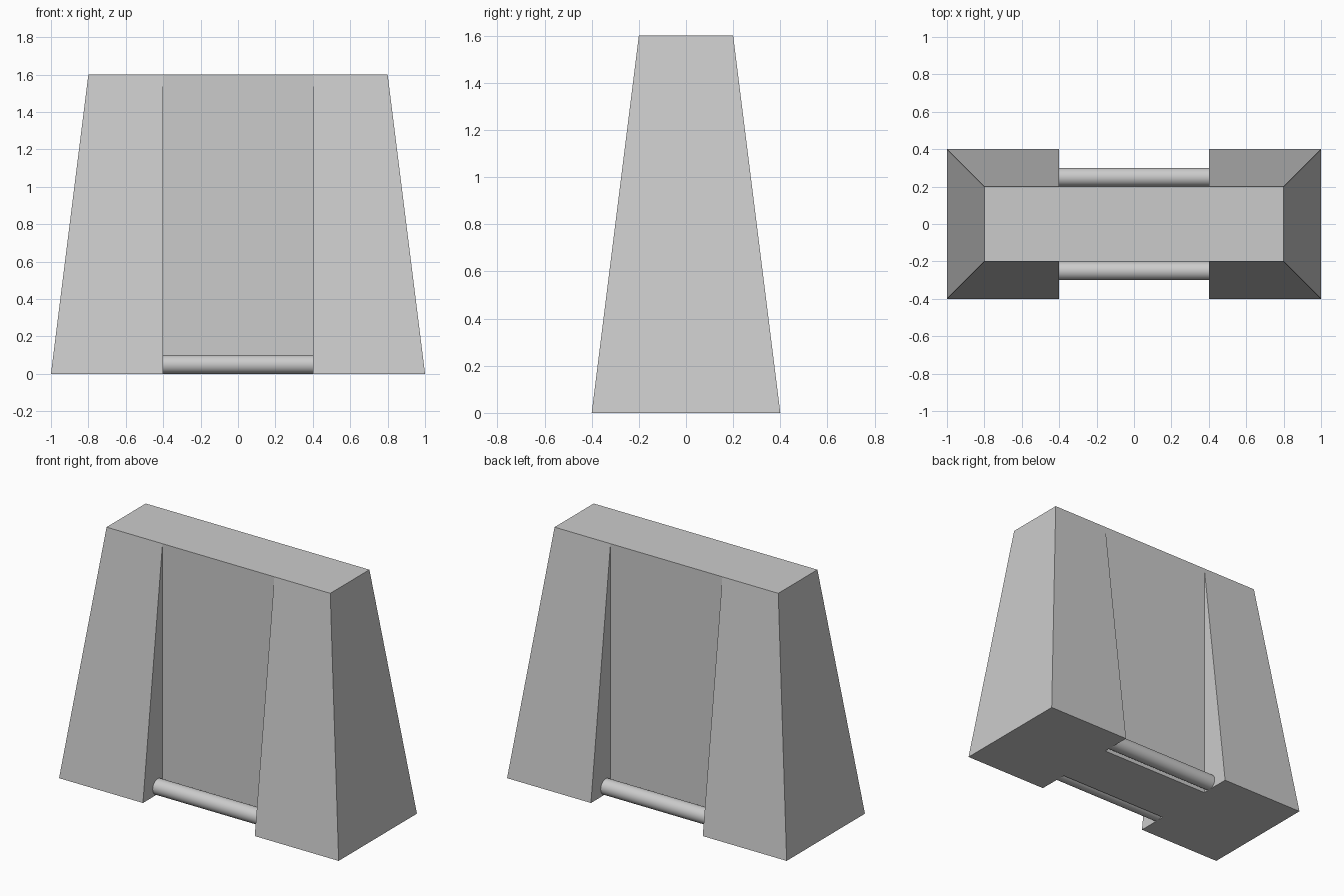
import bpy, bmesh
from math import radians
from mathutils import Matrix

if "Cube" in bpy.data.objects:
    bpy.data.objects.remove(bpy.data.objects["Cube"])

H = 1.6            # overall height
CX, CY = 0.8, 0.2  # half size of the upright core (and of the flat top)
BX, BY = 1.0, 0.4  # half size of the footprint
GAP = 0.4          # half width of the recess


def hull(name, points):
    """Flat-faced convex part from its corner points."""
    bm = bmesh.new()
    for p in points:
        bm.verts.new(p)
    bmesh.ops.convex_hull(bm, input=bm.verts)
    bmesh.ops.dissolve_limit(bm, angle_limit=0.01, verts=bm.verts, edges=bm.edges)
    bmesh.ops.recalc_face_normals(bm, faces=bm.faces)
    me = bpy.data.meshes.new(name)
    bm.to_mesh(me)
    bm.free()
    ob = bpy.data.objects.new(name, me)
    bpy.context.collection.objects.link(ob)
    return ob


# Upright core slab
hull("core_slab", [(x, y, z) for x in (-CX, CX) for y in (-CY, CY) for z in (0, H)])

for sx, side in ((-1, "left"), (1, "right")):
    # Sloping wedge on each end
    hull(f"{side}_end_wedge",
         [(sx * x, y, z) for y in (-CY, CY) for x, z in ((CX, 0), (BX, 0), (CX, H))])
    for sy, face in ((-1, "front"), (1, "back")):
        # Sloping buttress beside the recess
        hull(f"{face}_{side}_buttress",
             [(sx * x, sy * y, z) for x in (GAP, CX) for y, z in ((CY, 0), (BY, 0), (CY, H))])
        # Corner piece joining buttress and end wedge
        base = [(sx * x, sy * y, 0) for x in (CX, BX) for y in (CY, BY)]
        hull(f"{face}_{side}_corner", base + [(sx * CX, sy * CY, H)])

# Round bars across the foot of each recess
for sy, face in ((-1, "front"), (1, "back")):
    bpy.ops.mesh.primitive_cylinder_add(vertices=48, radius=0.05, depth=2 * GAP,
                                        location=(0, sy * 0.25, 0.05),
                                        rotation=(0, radians(90), 0))
    bar = bpy.context.object
    bar.name = f"{face}_bar"
    bpy.ops.object.shade_smooth_by_angle(angle=radians(30))
